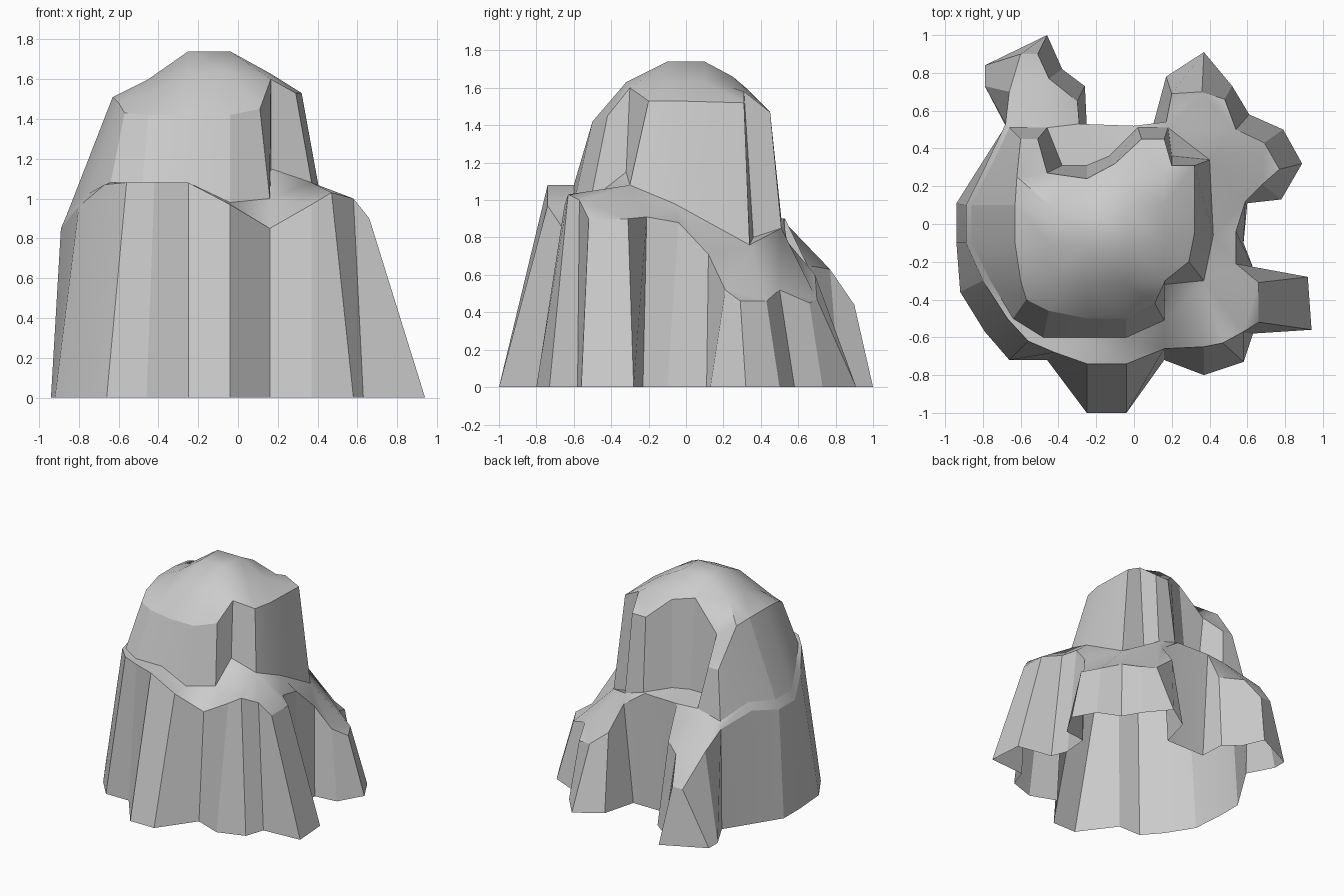
import bpy
import math
from mathutils import Vector
from mathutils.geometry import delaunay_2d_cdt


def make(name, verts, faces, angle):
    mesh = bpy.data.meshes.new(name)
    mesh.from_pydata(verts, [], faces)
    ob = bpy.data.objects.new(name, mesh)
    bpy.context.collection.objects.link(ob)
    bpy.ops.object.select_all(action='DESELECT')
    ob.select_set(True)
    bpy.context.view_layer.objects.active = ob
    bpy.ops.object.shade_smooth_by_angle(angle=math.radians(angle))


def wall(name, low, top):
    n = len(low)
    faces = [(i, (i + 1) % n, n + (i + 1) % n, n + i) for i in range(n)]
    make(name, low + top, faces, 15)


def cover(name, outer, hole=(), inner=()):
    """Triangulated surface inside a loop, with a hole or inner height points."""
    pts = list(outer) + list(hole) + list(inner)
    n, h = len(outer), len(hole)
    loops = [list(range(n))] + ([list(range(n, n + h))] if h else [])
    co, _, tris, ov, _, of = delaunay_2d_cdt(
        [Vector(p[:2]) for p in pts], [], loops, 1, 1e-5)
    verts = [(c.x, c.y, pts[o[0]][2]) for c, o in zip(co, ov)]
    make(name, verts, [t for t, f in zip(tris, of) if 1 not in f], 50)


# Foot of the lower cliff, counter-clockwise from the front
foot = [(-.25, -1), (-.04, -1), (.16, -.72), (.37, -.8), (.58, -.73), (.63, -.58),
        (.94, -.56), (.92, -.28), (.63, -.23), (.58, -.1), (.6, .11), (.78, .13),
        (.89, .32), (.79, .5), (.61, .58), (.52, .73), (.37, .91), (.17, .78),
        (.1, .52), (-.05, .52), (-.25, .52), (-.26, .73), (-.38, .82), (-.46, 1),
        (-.79, .84), (-.79, .73), (-.68, .52), (-.82, .3), (-.94, .11), (-.94, -.1),
        (-.92, -.36), (-.79, -.57), (-.66, -.72), (-.46, -.72)]
foot = [(x, y, 0) for x, y in foot]

# Rim of the lower cliff
rim = [(-.25, -.74, 1.08), (-.04, -.74, .97), (.16, -.66, .85), (.37, -.65, .97),
       (.47, -.63, 1.03), (.58, -.57, 1.0), (.66, -.52, .9), (.66, -.31, .9),
       (.54, -.21, .91), (.54, -.04, .88), (.59, .12, .71), (.68, .21, .52),
       (.77, .29, .46), (.69, .43, .46), (.54, .5, .52), (.48, .66, .45),
       (.36, .7, .47), (.2, .69, .6), (.17, .54, .78), (0, .52, .9),
       (-.29, .53, .9), (-.3, .65, .65), (-.45, .77, .63), (-.51, .9, .44),
       (-.6, .9, .44), (-.66, .7, .68), (-.68, .53, .8), (-.79, .3, .89),
       (-.89, .1, .85), (-.89, -.1, .85), (-.8, -.3, .96), (-.67, -.5, 1.07),
       (-.56, -.62, 1.08), (-.42, -.68, 1.08)]

# Bottom of the upper cliff, standing on the ledge
base = [(-.48, -.6, 1.08), (-.25, -.6, 1.08), (-.04, -.6, .98), (.16, -.51, 1.0),
        (.165, -.32, 1.15), (.37, -.3, 1.08), (.42, -.06, .98), (.4, .34, .76),
        (.2, .36, .8), (.18, .51, .85), (.02, .51, .9), (-.13, .36, .92),
        (-.25, .31, .92), (-.38, .31, .92), (-.46, .51, .9), (-.66, .51, .85),
        (-.76, .3, .95), (-.86, .1, .92), (-.86, -.1, .92), (-.76, -.3, 1.02),
        (-.64, -.5, 1.08)]

# Top edge of the upper cliff
brow = [(-.45, -.46, 1.42), (-.25, -.5, 1.42), (-.04, -.5, 1.42), (.11, -.42, 1.45),
        (.165, -.3, 1.6), (.29, -.2, 1.53), (.32, -.05, 1.53), (.32, .31, 1.52),
        (.2, .31, 1.58), (.16, .45, 1.47), (.04, .45, 1.47), (-.1, .32, 1.6),
        (-.25, .24, 1.62), (-.46, .27, 1.4), (-.51, .45, 1.22), (-.6, .45, 1.22),
        (-.62, .25, 1.5), (-.63, .1, 1.51), (-.63, -.1, 1.51), (-.6, -.3, 1.48),
        (-.57, -.4, 1.43)]

# Inner height points of the domed summit
summit = [(x, y, z) for x, z in ((-.45, 1.6), (-.25, 1.74), (-.04, 1.74), (.16, 1.63))
          for y in (-.1, .1)]
summit += [(-.43, -.3, 1.53), (-.25, -.32, 1.63), (-.04, -.32, 1.63),
           (-.04, .25, 1.66), (.16, .25, 1.6)]

wall("lower_cliff", foot, rim)
cover("ledge", rim, hole=base)
wall("upper_cliff", base, brow)
cover("dome", brow, inner=summit)
